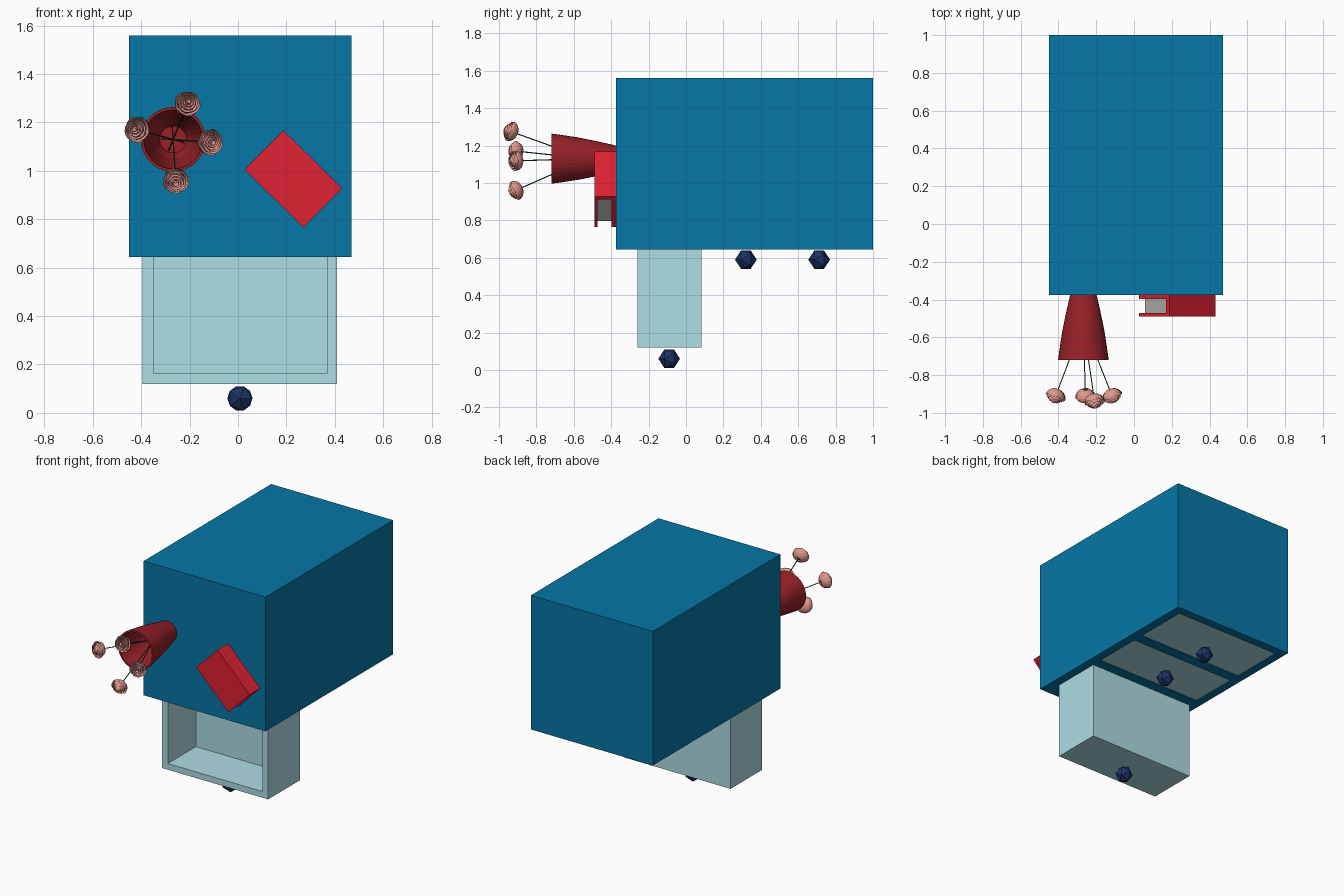
import bpy, bmesh, math
from mathutils import Vector, Matrix

if "Cube" in bpy.data.objects:
    bpy.data.objects.remove(bpy.data.objects["Cube"])


def material(name, rgb):
    m = bpy.data.materials.new(name)
    m.diffuse_color = tuple((c / 255) ** 2.2 for c in rgb) + (1,)
    m.use_nodes = True
    m.node_tree.nodes["Principled BSDF"].inputs["Base Color"].default_value = m.diffuse_color
    return m


BLUE = material("blue_paint", (14, 118, 165))
TEAL = material("pale_teal", (172, 220, 226))
NAVY = material("navy", (34, 54, 104))
VASE = material("dark_red", (150, 38, 44))
RED = material("red_cover", (222, 38, 52))
PAGE = material("pages", (178, 178, 174))
PINK = material("pink_petals", (224, 150, 140))
GREEN = material("stem_green", (38, 84, 42))


def finish(name, bm, mat, matrix=None):
    bmesh.ops.recalc_face_normals(bm, faces=bm.faces)
    if matrix:
        bm.transform(matrix)
    me = bpy.data.meshes.new(name)
    bm.to_mesh(me)
    bm.free()
    me.materials.append(mat)
    ob = bpy.data.objects.new(name, me)
    bpy.context.collection.objects.link(ob)
    return ob


def box(name, lo, hi, mat, matrix=None):
    lo, hi = Vector(lo), Vector(hi)
    bm = bmesh.new()
    bmesh.ops.create_cube(bm, size=1, matrix=Matrix.Translation((lo + hi) / 2)
                          @ Matrix.Diagonal((*(hi - lo), 1)))
    return finish(name, bm, mat, matrix)


def subtract(ob, cutter):
    mod = ob.modifiers.new("cut", 'BOOLEAN')
    mod.operation, mod.object, mod.solver = 'DIFFERENCE', cutter, 'EXACT'
    bpy.context.view_layer.objects.active = ob
    bpy.ops.object.modifier_apply(modifier=mod.name)
    bpy.data.objects.remove(cutter)


# Cabinet lying on its back edge, drawer openings facing down
X0, X1 = -0.395, 0.41
cabinet = box("cabinet", (-0.45, -0.375, 0.645), (0.47, 1.0, 1.56), BLUE)

# Drawers: y range, amount pulled out, knob position
for i, (y0, y1, pull, ky) in enumerate([(-0.26, 0.083, 0.53, -0.09),
                                        (0.152, 0.492, 0, 0.32),
                                        (0.565, 0.94, 0, 0.712)], 1):
    subtract(cabinet, box("cutter", (X0, y0, 0.5), (X1, y1, 1.5), BLUE))
    z = 0.65 - pull
    e = 0.001
    drawer = box(f"drawer_{i}", (X0 + e, y0 + e, z), (X1 - e, y1 - e, z + 0.82), TEAL)
    subtract(drawer, box("cutter", (X0 + 0.047, y0 - 0.1, z + 0.042),
                         (X1 - 0.042, y1 - 0.04, z + 0.775), TEAL))
    bm = bmesh.new()
    bmesh.ops.create_icosphere(bm, subdivisions=1, radius=0.058)
    finish(f"knob_{i}", bm, NAVY, Matrix.Translation((0.008, ky, z - 0.06))
           @ Matrix.Rotation(math.pi / 2, 4, 'X'))

# Vase: lathed tapered cup with a hollow inside, pointing to the front
bm = bmesh.new()
profile = [(0, 0), (0.07, 0), (0.093, 0.1), (0.113, 0.2), (0.128, 0.3), (0.134, 0.345),
           (0.122, 0.345), (0.1, 0.2), (0.08, 0.1), (0.055, 0.03), (0, 0.03)]
vs = [bm.verts.new((r, 0, h)) for r, h in profile]
es = [bm.edges.new(p) for p in zip(vs, vs[1:])]
bmesh.ops.spin(bm, geom=vs + es, cent=(0, 0, 0), axis=(0, 0, 1), angle=2 * math.pi,
               steps=32, use_duplicate=False)
bmesh.ops.remove_doubles(bm, verts=bm.verts, dist=1e-4)
VC = Vector((-0.268, -0.375, 1.13))
finish("vase", bm, VASE, Matrix.Translation(VC) @ Matrix.Rotation(math.pi / 2, 4, 'X'))


def rose(name, matrix):
    # Nested rings of overlapping cupped petals: count, radius, top angle, lift
    bm = bmesh.new()
    for k, (count, rad, top, lift) in enumerate([(3, 0.014, 2.3, 0.022), (3, 0.024, 2.15, 0.016),
                                                 (4, 0.034, 2.0, 0.01), (5, 0.044, 1.85, 0.004),
                                                 (5, 0.054, 1.7, -0.002)]):
        for p in range(count):
            mid = 2 * math.pi * (p + 0.37 * k) / count
            half = 1.3 * math.pi / count
            grid = []
            for a in range(6):
                s = a / 2.5 - 1
                row = []
                for b in range(5):
                    phi = 0.25 + (top - 0.25 - 0.25 * s * s) * b / 4
                    r = rad * (0.98 + 0.06 * s) * math.sin(phi)
                    t = mid + half * s
                    row.append(bm.verts.new((r * math.cos(t), r * math.sin(t),
                                             lift - 0.85 * rad * math.cos(phi))))
                grid.append(row)
            for a in range(5):
                for b in range(4):
                    bm.faces.new((grid[a][b], grid[a + 1][b], grid[a + 1][b + 1], grid[a][b + 1]))
    finish(name, bm, PINK, matrix)


# Roses on thin stems that cross inside the vase
for i, head in enumerate([(-0.208, -0.945, 1.278), (-0.418, -0.918, 1.171),
                          (-0.113, -0.918, 1.118), (-0.257, -0.918, 0.957)], 1):
    head = Vector(head)
    off = head - VC
    start = VC + Vector((-0.3 * off.x, -0.032, -0.3 * off.z))
    d = head - start
    turn = d.to_track_quat('Z', 'Y').to_matrix().to_4x4()
    bm = bmesh.new()
    bmesh.ops.create_cone(bm, cap_ends=True, segments=6, radius1=0.003, radius2=0.003,
                          depth=d.length)
    finish(f"stem_{i}", bm, GREEN, Matrix.Translation((head + start) / 2) @ turn)
    rose(f"rose_{i}", Matrix.Translation(head) @ turn)

# Book: covers, spine along the upper right edge, inset pages
BM = Matrix.Translation((0.229, 0, 0.967)) @ Matrix.Rotation(math.radians(44.6), 4, 'Y')
U, V = 0.171, 0.114
box("book_front_cover", (-U, -0.49, -V), (U, -0.472, V), RED, BM)
box("book_back_cover", (-U, -0.397, -V), (U, -0.375, V), RED, BM)
box("book_spine", (-U, -0.472, V - 0.025), (U, -0.397, V), RED, BM)
box("book_pages", (-U + 0.02, -0.472, -V + 0.025), (U - 0.02, -0.397, V - 0.025), PAGE, BM)
